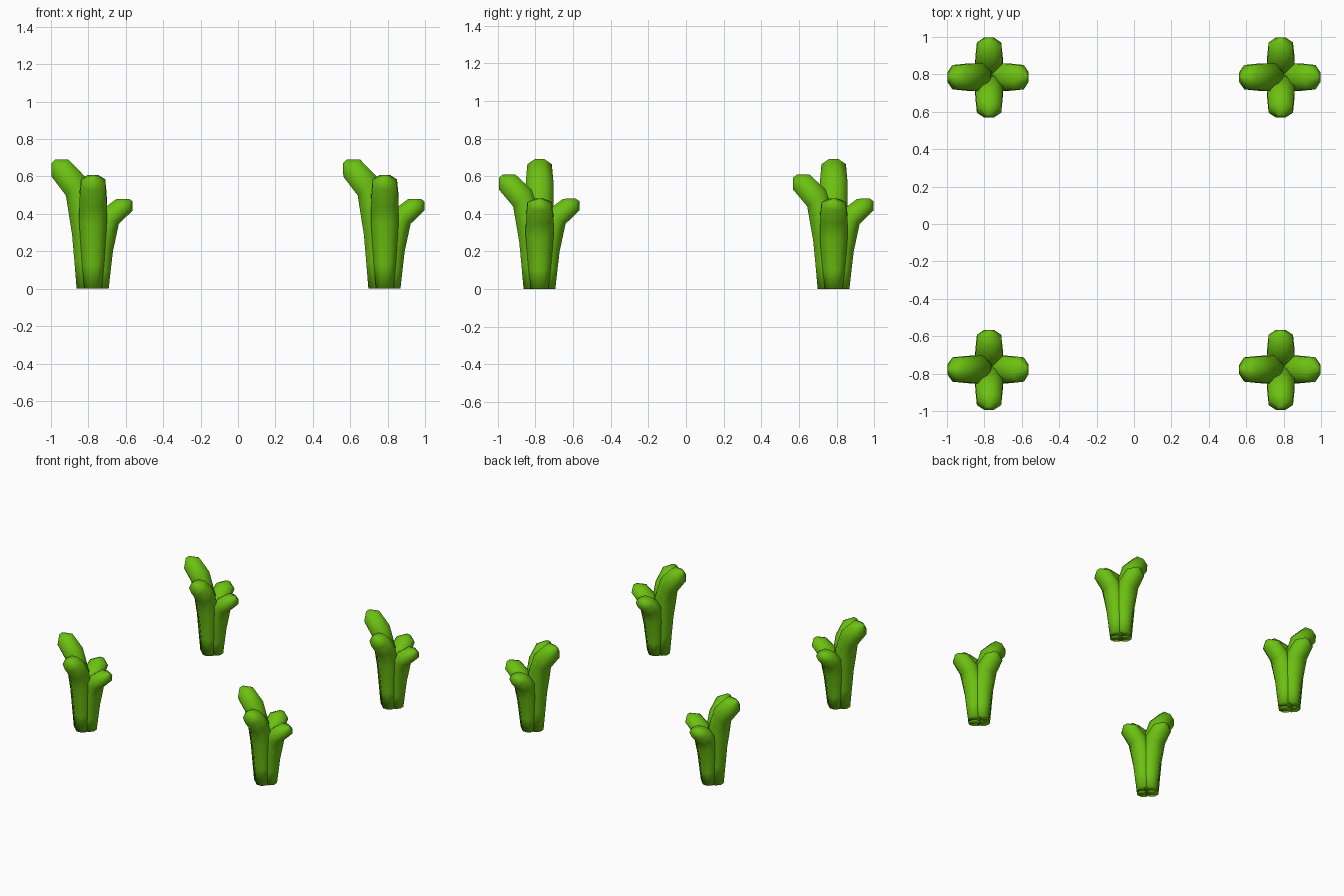
import bpy, bmesh, math
from mathutils import Matrix, Vector

if "Cube" in bpy.data.objects:
    bpy.data.objects.remove(bpy.data.objects["Cube"])

green = bpy.data.materials.new("leaf green")
green.diffuse_color = (0.15, 0.53, 0.006, 1)
green.use_nodes = True
green.node_tree.nodes["Principled BSDF"].inputs["Base Color"].default_value = green.diffuse_color

SIDES = 8
# Side profile of one leaf: outward offset, height, radius, outward tilt (degrees)
PROFILE = [
    (0.042, 0.00, 0.046, 0),
    (0.042, 0.15, 0.058, 2),
    (0.046, 0.30, 0.067, 8),
    (0.061, 0.42, 0.073, 22),
    (0.095, 0.55, 0.072, 46),
    (0.177, 0.645, 0.064, 45),
    (0.213, 0.681, 0.014, 45),
]
# Leaf direction (degrees from +x), top height, outward reach
LEAVES = [(180, 0.69, 1.0), (270, 0.608, 0.97), (0, 0.48, 0.95), (90, 0.48, 0.95)]


def add_leaf(bm, angle, height, reach):
    """Loft a curved tube along the profile and close both ends."""
    turn = Matrix.Rotation(math.radians(angle), 3, 'Z')
    rings = []
    for out, z, r, tilt in PROFILE:
        t = math.radians(tilt)
        ring = []
        for i in range(SIDES):
            a = 2 * math.pi * (i + 0.5) / SIDES
            u = 1.08 * r * math.cos(a)
            p = Vector(((out + u * math.cos(t)) * reach,
                        1.1 * r * math.sin(a),
                        (z - u * math.sin(t)) * height / 0.69))
            # keep the foot flat on the ground
            ring.append(bm.verts.new(turn @ p))
        rings.append(ring)
    for lo, hi in zip(rings, rings[1:]):
        for i in range(SIDES):
            j = (i + 1) % SIDES
            bm.faces.new((lo[i], lo[j], hi[j], hi[i]))
    bm.faces.new(rings[0][::-1])
    bm.faces.new(rings[-1])


# One clump of four leaves, shared by all four corners
bm = bmesh.new()
for leaf in LEAVES:
    add_leaf(bm, *leaf)
for f in bm.faces:
    f.smooth = True
# sharp edge around each foot
for e in bm.edges:
    if e.calc_face_angle(0) > math.radians(70):
        e.smooth = False
mesh = bpy.data.meshes.new("grass_clump")
bm.to_mesh(mesh)
bm.free()
mesh.materials.append(green)

# Place the clumps at the corners of a square
for side, x in (("left", -0.775), ("right", 0.785)):
    for end, y in (("front", -0.778), ("back", 0.785)):
        clump = bpy.data.objects.new(f"grass_clump_{end}_{side}", mesh)
        clump.location = (x, y, 0)
        bpy.context.collection.objects.link(clump)
